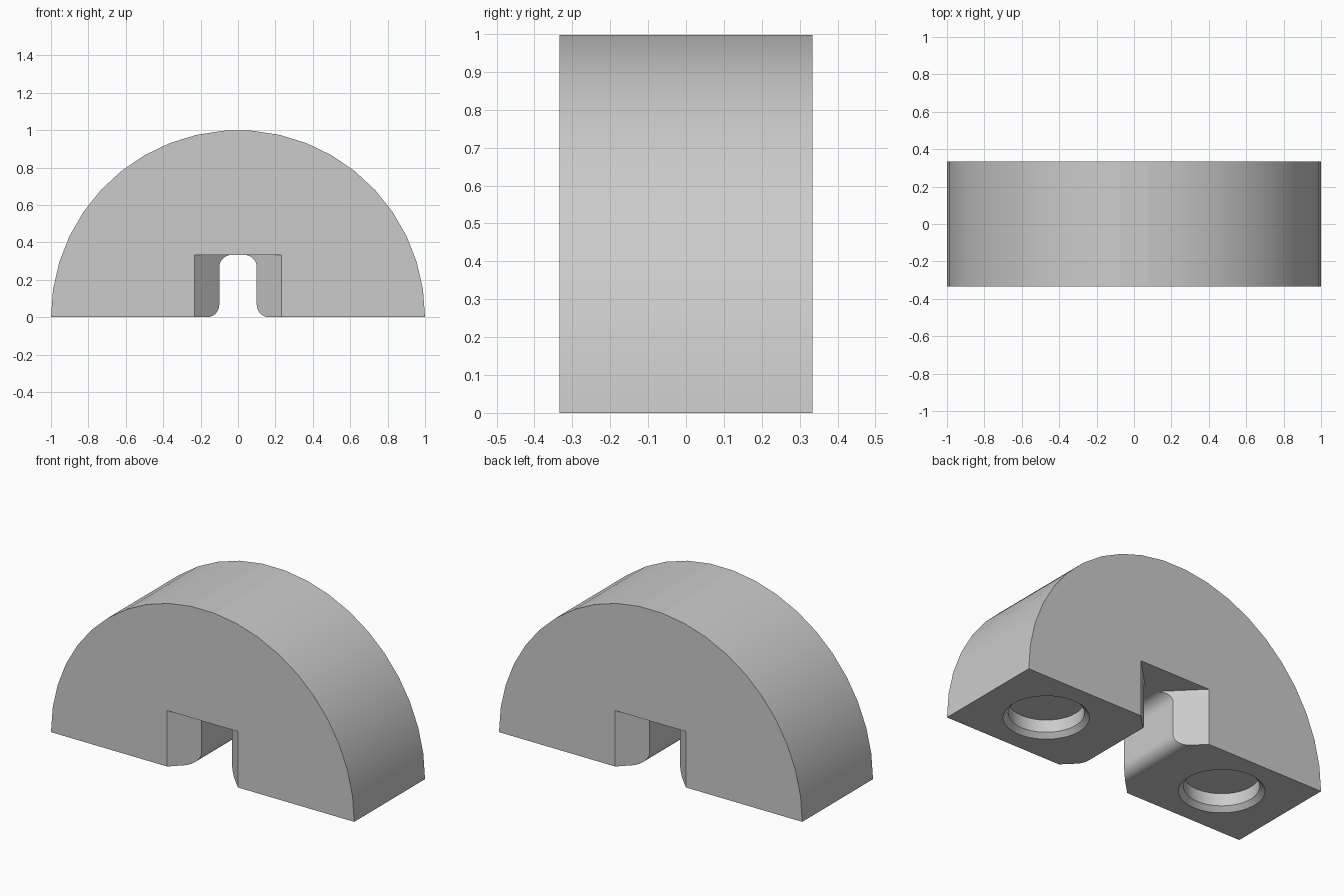
import bpy, bmesh, math

cube = bpy.data.objects.get("Cube")
if cube:
    bpy.data.objects.remove(cube, do_unlink=True)

grey = bpy.data.materials.new("plain_grey")
grey.use_nodes = True
colour = (0.6, 0.6, 0.6, 1)
grey.diffuse_color = colour
grey.node_tree.nodes["Principled BSDF"].inputs["Base Color"].default_value = colour

U = 1 / 15           # base module of the block
HALF_DEPTH = 5 * U
SLOT_TOP = 5 * U


def make(name, bm):
    bmesh.ops.recalc_face_normals(bm, faces=bm.faces)
    mesh = bpy.data.meshes.new(name)
    bm.to_mesh(mesh)
    bm.free()
    mesh.materials.append(grey)
    obj = bpy.data.objects.new(name, mesh)
    bpy.context.collection.objects.link(obj)
    return obj


def prism(name, points, offset):
    """Close a flat outline and extrude it along offset."""
    bm = bmesh.new()
    face = bm.faces.new([bm.verts.new(p) for p in points])
    ext = bmesh.ops.extrude_face_region(bm, geom=[face], use_keep_orig=True)
    moved = [g for g in ext["geom"] if isinstance(g, bmesh.types.BMVert)]
    bmesh.ops.translate(bm, verts=moved, vec=offset)
    return make(name, bm)


def arc(cx, cz, r, a0, a1, n):
    angles = [math.radians(a0 + (a1 - a0) * i / n) for i in range(n + 1)]
    return [(cx + r * math.cos(a), cz + r * math.sin(a)) for a in angles]


def lathe(name, profile, x, n=48):
    """Solid of revolution about a vertical axis at x."""
    bm = bmesh.new()
    rings = [[bm.verts.new((x + r * math.cos(math.tau * i / n),
                            r * math.sin(math.tau * i / n), z)) for i in range(n)]
             for r, z in profile]
    for a, b in zip(rings, rings[1:]):
        for i in range(n):
            j = (i + 1) % n
            bm.faces.new((a[i], a[j], b[j], b[i]))
    bm.faces.new(rings[0])
    bm.faces.new(rings[-1])
    return make(name, bm)


# Half-round block with a rounded passage in its underside
half_neck = (arc(-2.5 * U, U, U, -90, 0, 8)
             + arc(-0.5 * U, SLOT_TOP - U, U, 180, 90, 8))
outline = (arc(0, 0, 1, 0, 180, 21) + half_neck
           + [(-x, z) for x, z in reversed(half_neck)])
block = prism("half_round_block", [(x, -HALF_DEPTH, z) for x, z in outline],
              (0, 2 * HALF_DEPTH, 0))

# Flared mouths of the passage, front and back
cutters = []
reach = 5 * U
for side, label in ((-1, "front"), (1, "back")):
    plan = [(0, side * 1.5 * U, -U), (reach, side * (1.5 * U + reach), -U),
            (-reach, side * (1.5 * U + reach), -U)]
    cutters.append(prism(label + "_flare_cutter", plan, (0, 0, SLOT_TOP + U)))

# Chamfered round sockets in the two feet
rim, bevel, depth = 3 * U, 0.4 * U, 1.5 * U
socket = [(rim + 2 * bevel, -bevel), (rim, bevel), (rim, depth)]
for side, label in ((-1, "right"), (1, "left")):
    cutters.append(lathe(label + "_socket_cutter", socket, side * 9 * U))

bpy.context.view_layer.objects.active = block
for cutter in cutters:
    cutter.hide_render = True
    mod = block.modifiers.new("cut", "BOOLEAN")
    mod.operation = "DIFFERENCE"
    mod.solver = "EXACT"
    mod.object = cutter
    bpy.ops.object.modifier_apply(modifier=mod.name)
    bpy.data.objects.remove(cutter, do_unlink=True)

# Smooth the curved walls, keep the large plane faces flat
bpy.ops.object.select_all(action="DESELECT")
block.select_set(True)
bpy.ops.object.shade_smooth_by_angle(angle=math.radians(30))
for poly in block.data.polygons:
    if len(poly.vertices) > 4 or max(abs(c) for c in poly.normal) > 0.9999:
        poly.use_smooth = False
